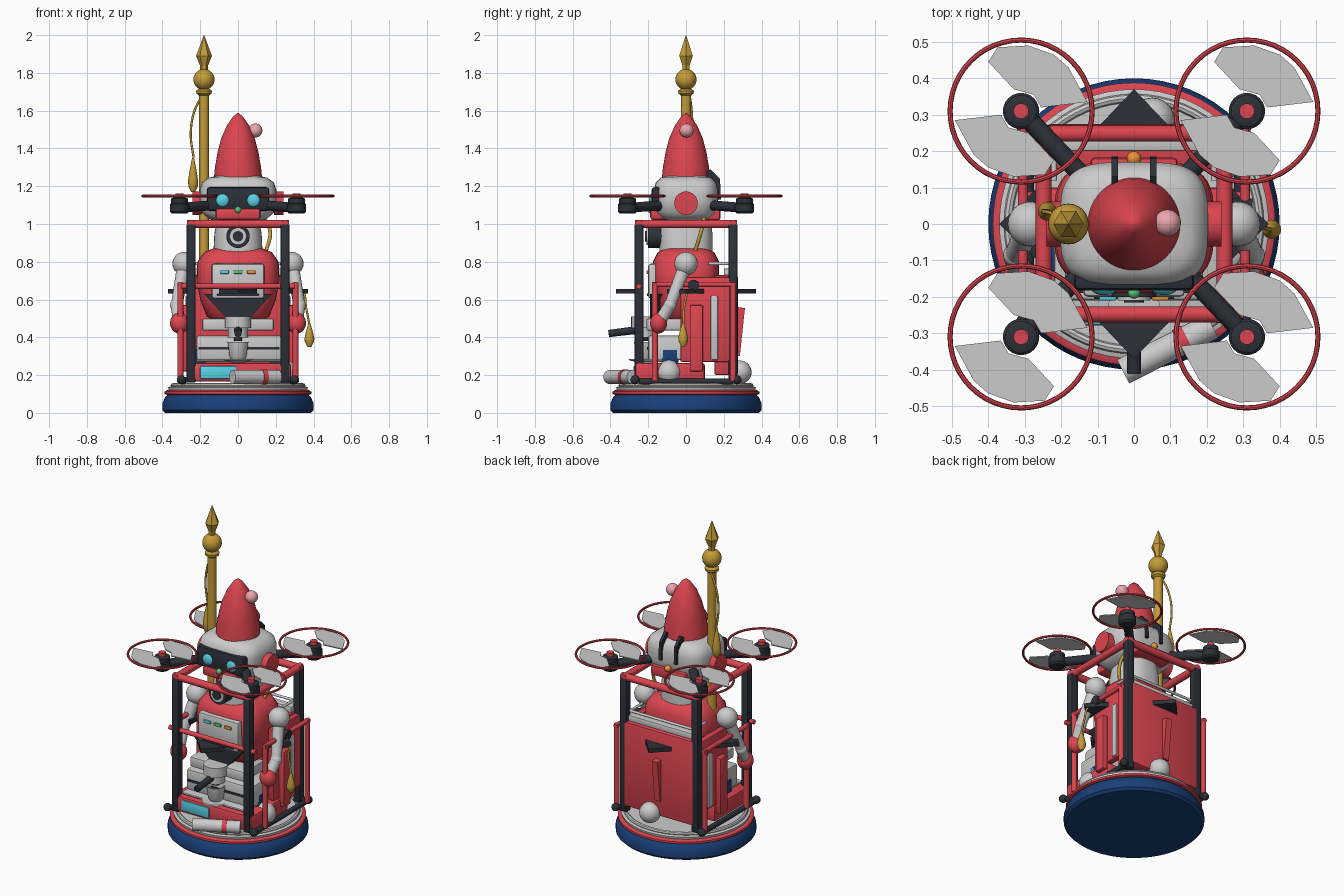
import bpy, bmesh
from math import pi, cos, sin, copysign
from mathutils import Vector, Matrix

if "Cube" in bpy.data.objects:
    bpy.data.objects.remove(bpy.data.objects["Cube"])

def mat(name, c):
    m = bpy.data.materials.new(name)
    m.diffuse_color = (*c, 1)
    m.use_nodes = True
    m.node_tree.nodes["Principled BSDF"].inputs["Base Color"].default_value = m.diffuse_color
    return m

RED, DARK = mat("red", (.72, .06, .08)), mat("dark", (.025, .03, .04))
NAVY, GOLD = mat("navy", (.01, .05, .19)), mat("gold", (.55, .33, .04))
CYAN, GREEN = mat("cyan", (.1, .65, .8)), mat("green", (.1, .6, .2))
ORANGE, PINK = mat("orange", (.85, .3, .04)), mat("pink", (.85, .38, .42))
GREY = None

def finish(name, bm, m=None, smooth=True):
    bmesh.ops.recalc_face_normals(bm, faces=bm.faces)
    me = bpy.data.meshes.new(name)
    bm.to_mesh(me); bm.free()
    ob = bpy.data.objects.new(name, me)
    bpy.context.collection.objects.link(ob)
    if m: me.materials.append(m)
    if smooth:
        bpy.ops.object.select_all(action='DESELECT')
        ob.select_set(True)
        bpy.context.view_layer.objects.active = ob
        bpy.ops.object.shade_smooth_by_angle(angle=.7)
    return ob

def box(name, x0, x1, y0, y1, z0, z1, m=None, bev=.008):
    bm = bmesh.new()
    bmesh.ops.create_cube(bm, size=1)
    for v in bm.verts:
        v.co = ((x0+x1)/2+v.co.x*(x1-x0), (y0+y1)/2+v.co.y*(y1-y0), (z0+z1)/2+v.co.z*(z1-z0))
    if bev:
        bmesh.ops.bevel(bm, geom=bm.edges[:], offset=bev, segments=2, affect='EDGES', profile=.5)
    return finish(name, bm, m)

def rod(name, a, b, r, m=None, r2=None, seg=24):
    a, b = Vector(a), Vector(b)
    bm = bmesh.new()
    M = Matrix.Translation((a+b)/2) @ (b-a).to_track_quat('Z', 'Y').to_matrix().to_4x4()
    bmesh.ops.create_cone(bm, cap_ends=True, segments=seg, radius1=r, radius2=r if r2 is None else r2,
                          depth=(b-a).length, matrix=M)
    return finish(name, bm, m)

def ball(name, p, r, m=None, s=(1, 1, 1)):
    bm = bmesh.new()
    bmesh.ops.create_uvsphere(bm, u_segments=24, v_segments=14, radius=r,
                              matrix=Matrix.Translation(p) @ Matrix.Diagonal((*s, 1)))
    return finish(name, bm, m)

def loft(name, prof, m=None, at=(0, 0), e=2, seg=48, smooth=True):
    """Stack of superellipse sections (z, half x, half y); e=2 gives a lathe."""
    bm, rings = bmesh.new(), []
    f = lambda t: copysign(abs(t)**(2/e), t)
    for z, hx, hy in prof:
        rings.append([bm.verts.new((at[0]+hx*f(cos(2*pi*i/seg)), at[1]+hy*f(sin(2*pi*i/seg)), z)) for i in range(seg)])
    for p, q in zip(rings, rings[1:]):
        for i in range(seg):
            bm.faces.new((p[i], p[(i+1) % seg], q[(i+1) % seg], q[i]))
    bm.faces.new(rings[0]); bm.faces.new(rings[-1])
    return finish(name, bm, m, smooth)

def lathe(name, prof, m=None, at=(0, 0), seg=48, smooth=True):
    return loft(name, [(z, r, r) for r, z in prof], m, at, 2, seg, smooth)

def prism(name, pts, vec, m=None):
    bm = bmesh.new()
    face = bm.faces.new([bm.verts.new(p) for p in pts])
    ext = bmesh.ops.extrude_face_region(bm, geom=[face])['geom']
    bmesh.ops.translate(bm, verts=[v for v in ext if isinstance(v, bmesh.types.BMVert)], vec=vec)
    if not face.is_valid or len(bm.faces) < len(pts)+2:
        bm.faces.new([v for v in bm.verts][:len(pts)])
    return finish(name, bm, m, False)

def torus(name, c, R, r, m=None, seg=48, n=8):
    bm = bmesh.new()
    V = [[bm.verts.new((c[0]+(R+r*cos(2*pi*j/n))*cos(2*pi*i/seg), c[1]+(R+r*cos(2*pi*j/n))*sin(2*pi*i/seg),
          c[2]+r*sin(2*pi*j/n))) for j in range(n)] for i in range(seg)]
    for i in range(seg):
        for j in range(n):
            k, l = (i+1) % seg, (j+1) % n
            bm.faces.new((V[i][j], V[k][j], V[k][l], V[i][l]))
    return finish(name, bm, m)

def wire(name, pts, r, m=None):
    cu = bpy.data.curves.new(name, 'CURVE')
    cu.dimensions, cu.bevel_depth, cu.bevel_resolution, cu.use_fill_caps = '3D', r, 3, True
    sp = cu.splines.new('BEZIER')
    sp.bezier_points.add(len(pts)-1)
    for b, p in zip(sp.bezier_points, pts):
        b.co, b.handle_left_type, b.handle_right_type = p, 'AUTO', 'AUTO'
    if m: cu.materials.append(m)
    bpy.context.collection.objects.link(bpy.data.objects.new(name, cu))

# round base
lathe("base_disc", [(.385, 0), (.4, .015), (.4, .05), (.385, .085), (.37, .098)], NAVY, seg=64)
lathe("base_red_ring", [(.375, .095), (.388, .1), (.388, .113), (.375, .12)], RED, seg=64)
lathe("base_deck", [(.365, .115), (.37, .135), (.36, .14), (.33, .14)], seg=64)
torus("deck_ring", (0, 0, .145), .345, .012, seg=64)

# cage: posts, feet, top, bottom and side rails
C = .248
for sx in (-1, 1):
    for sy in (-1, 1):
        box("cage_post", sx*C-.024, sx*C+.024, sy*C-.024, sy*C+.024, .16, 1.0, DARK)
        ball("cage_foot", (sx*.3, sy*.27, .175), .024, DARK)
        rod("foot_strut", (sx*C, sy*C, .175), (sx*.3, sy*.27, .175), .015, DARK)
    rod("top_side_rail", (sx*C, -.27, 1), (sx*C, .27, 1), .022, RED)
    rod("top_cross_rail", (-.27, sx*C, 1), (.27, sx*C, 1), .022, RED)
    rod("bottom_side_rail", (sx*.29, -.25, .165), (sx*.29, .25, .165), .016, DARK)
    for y in (-.165, .25):
        rod("side_frame_upright", (sx*.305, y, .17), (sx*.305, y, .69), .016, RED)
    rod("side_frame_bar", (sx*.305, -.18, .68), (sx*.305, .265, .68), .014, RED)
    # side panels with ribs, and grey service spheres
    box("side_panel", sx*.25-.02, sx*.25+.02, -.03, .26, .27, .72, RED)
    box("side_rib", sx*.285-.02, sx*.285+.02, .02, .09, .22, .57, RED)
    box("side_slit", sx*.272-.006, sx*.272+.006, .13, .17, .28, .62)
    box("leg_block", sx*.2-.03, sx*.2+.03, -.13, -.04, .26, .34, NAVY)
    rod("tray_side_rail", (sx*.22, .12, .79), (sx*.22, .24, .79), .008)
ball("side_sphere", (.25, -.09, .215), .065)
ball("back_sphere", (.05, .285, .215), .062)

# rear case with grey tray and tapered fin
box("back_panel", -.24, .24, .15, .275, .2, .73, RED, .012)
box("back_tray", -.23, .23, .2, .25, .72, .765)
rod("tray_back_rail", (-.22, .24, .79), (.22, .24, .79), .008)
prism("back_fin", [(-.02, .27, .3), (-.02, .275, .56), (-.02, .312, .555), (-.02, .285, .3)], (.04, 0, 0), RED)

# four pointed dark spikes
for k in range(4):
    R = Matrix.Rotation(k*pi/2, 3, 'Z')
    prism("spike", [R @ Vector(p) for p in ((-.1, .265, .632), (.1, .265, .632), (0, .37, .632))], (0, 0, .025), DARK)
rod("front_bar", (-.3, -.25, .67), (.3, -.25, .67), .014, RED)
rod("side_knob", (.27, .04, .675), (.325, .04, .675), .03, DARK)

# torso and chest panel
loft("torso", [(.49, .13, .1), (.51, .165, .13), (.6, .2, .16), (.7, .22, .175), (.8, .215, .175),
               (.85, .18, .15), (.875, .12, .1)], RED, e=3.4)
loft("neck", [(.85, .13, .14), (.95, .125, .14), (1.03, .11, .13)], e=2.6)
box("chest_panel", -.14, .14, -.2, -.15, .605, .79, None, .014)
for x, m in ((-.072, CYAN), (0, GREEN), (.072, ORANGE)):
    box("chest_button", x-.024, x+.024, -.21, -.195, .736, .755, m, .004)
box("chest_slot", -.11, .11, -.206, -.195, .618, .632, DARK, .003)
prism("belly_wedge", [(-.18, -.19, .63), (.18, -.19, .63), (.06, -.19, .5), (-.06, -.19, .5)], (0, .1, 0), DARK)
for r, y, m in ((.062, -.2, DARK), (.045, -.21, GREY), (.028, -.216, DARK)):
    rod("neck_lens", (0, -.12, .935), (0, y, .935), r, m, seg=32)

# head, visor, ears
loft("head", [(1.01, .1, .09), (1.025, .15, .13), (1.06, .19, .16), (1.12, .203, .17), (1.18, .203, .17),
              (1.22, .19, .16), (1.245, .155, .135), (1.255, .11, .1)], e=3.6)
box("visor", -.165, .165, -.182, -.1, 1.07, 1.195, DARK, .015)
box("mouth_guard", -.12, .12, -.19, -.1, 1.02, 1.085, RED, .018)
box("rear_guard", -.12, .12, .08, .182, 1.02, 1.085, RED, .012)
ball("rear_light", (0, .18, 1.09), .02, ORANGE)
ball("nose_light", (0, -.188, 1.075), .017, GREEN)
for s in (-1, 1):
    ball("eye", (s*.082, -.178, 1.125), .035, CYAN, (1, .5, 1))
    rod("ear_disc", (s*.19, 0, 1.11), (s*.24, 0, 1.11), .062, RED, seg=32)
    x = s*.053-.009
    prism("head_fin", [(x, .1, 1.12), (x, .1, 1.27), (x, .13, 1.29), (x, .18, 1.24), (x, .185, 1.13)], (.018, 0, 0), DARK)

# pointed hat with bobble
lathe("hat", [(.115, 1.235), (.127, 1.25), (.122, 1.3), (.108, 1.38), (.09, 1.45), (.06, 1.52), (.025, 1.57), (.002, 1.588)], RED)
ball("bobble", (.092, .003, 1.495), .037, PINK)
rod("bobble_stem", (.06, 0, 1.43), (.092, .003, 1.48), .008)

# arms
for s in (-1, 1):
    sh, el, hd = (s*.285, 0, .79), (s*.325, -.085, .57), (s*.31, -.145, .475)
    ball("shoulder", sh, .062)
    rod("upper_arm", sh, el, .036, None, .03)
    ball("elbow", el, .034)
    rod("forearm", el, hd, .032)
    ball("hand", hd, .05, RED, (1, .9, 1.1))

# drone arms and rotors
blade = [(-.09, .135), (-.065, .175), (.02, .18), (.09, .155), (.13, .12), (.182, .025), (.055, .01), (.035, .045), (-.02, .06)]
for sx in (-1, 1):
    for sy in (-1, 1):
        x, y = sx*.31, sy*.31
        rod("rotor_arm", (sx*.13, sy*.12, 1.1), (x, y, 1.085), .026, DARK)
        lathe("motor", [(.04, 1.055), (.05, 1.065), (.05, 1.105), (.044, 1.11), (.044, 1.135), (.03, 1.14)], DARK, (x, y), 24)
        rod("motor_cap", (x, y, 1.135), (x, y, 1.162), .021, RED)
        torus("rotor_guard", (x, y, 1.148), .195, .007, RED)
        for k in (1, -1):
            prism("blade", [(x+k*a, y+k*b, 1.143) for a, b in blade], (0, 0, .006))

# gold staff with ball and faceted spearhead
P = (-.18, 0)
lathe("staff", [(.03, .76), (.027, .8), (.026, 1.68), (.04, 1.69), (.042, 1.705), (.03, 1.715)], GOLD, P, 24)
ball("staff_ball", (*P, 1.765), .056, GOLD)
lathe("spearhead", [(.02, 1.81), (.022, 1.84), (.042, 1.89), (.001, 2.0)], GOLD, P, 6, False)
wire("staff_cord", [(-.19, .02, 1.68), (-.23, .03, 1.6), (-.25, .035, 1.48), (-.235, .035, 1.35)], .006, GOLD)
wire("neck_cord", [(.13, .1, 1.05), (.17, .08, .96), (.15, .05, .86)], .01, GOLD)
wire("hip_cord", [(.31, .03, .66), (.345, .01, .64), (.36, -.01, .56), (.378, -.015, .47)], .006, GOLD)
for p, z, h in (((-.238, .035), 1.17, .18), ((.378, -.015), .35, .125)):
    lathe("tassel", [(.01, z), (.025, z+.03), (.026, z+.35*h), (.018, z+.65*h), (.005, z+h)], GOLD, p, 16)

# coffee machine
box("machine_base", -.27, .28, -.27, .1, .165, .265, RED, .015)
box("machine_screen", -.2, -.01, -.278, -.26, .18, .248, CYAN, .006)
box("drip_tray", -.22, .23, -.25, -.06, .27, .285)
box("machine_body", -.22, .23, -.2, .05, .28, .41, None, .012)
box("machine_grill", -.21, .22, -.206, -.19, .335, .35, DARK, .003)
box("machine_shelf", -.19, .19, -.21, 0, .435, .5, None, .012)
rod("brew_head", (0, -.22, .45), (0, -.22, .51), .07)
rod("filter_basket", (0, -.22, .4), (0, -.22, .45), .052)
rod("filter_handle", (0, -.25, .44), (0, -.41, .42), .021, DARK, .019)
rod("spout", (0, -.22, .43), (0, -.22, .38), .02, DARK)
lathe("saucer", [(.04, .268), (.085, .28), (.08, .285)], None, (0, -.22), 32)
lathe("cup", [(.035, .283), (.045, .3), (.055, .375), (.049, .375), (.04, .31)], None, (0, -.22), 32)

# paper roll with band
a, b = Vector((-.03, -.405, .19)), Vector((.215, -.28, .19))
rod("paper_roll", a, b, .037)
rod("roll_band", a.lerp(b, .62), a.lerp(b, .72), .04, RED)
